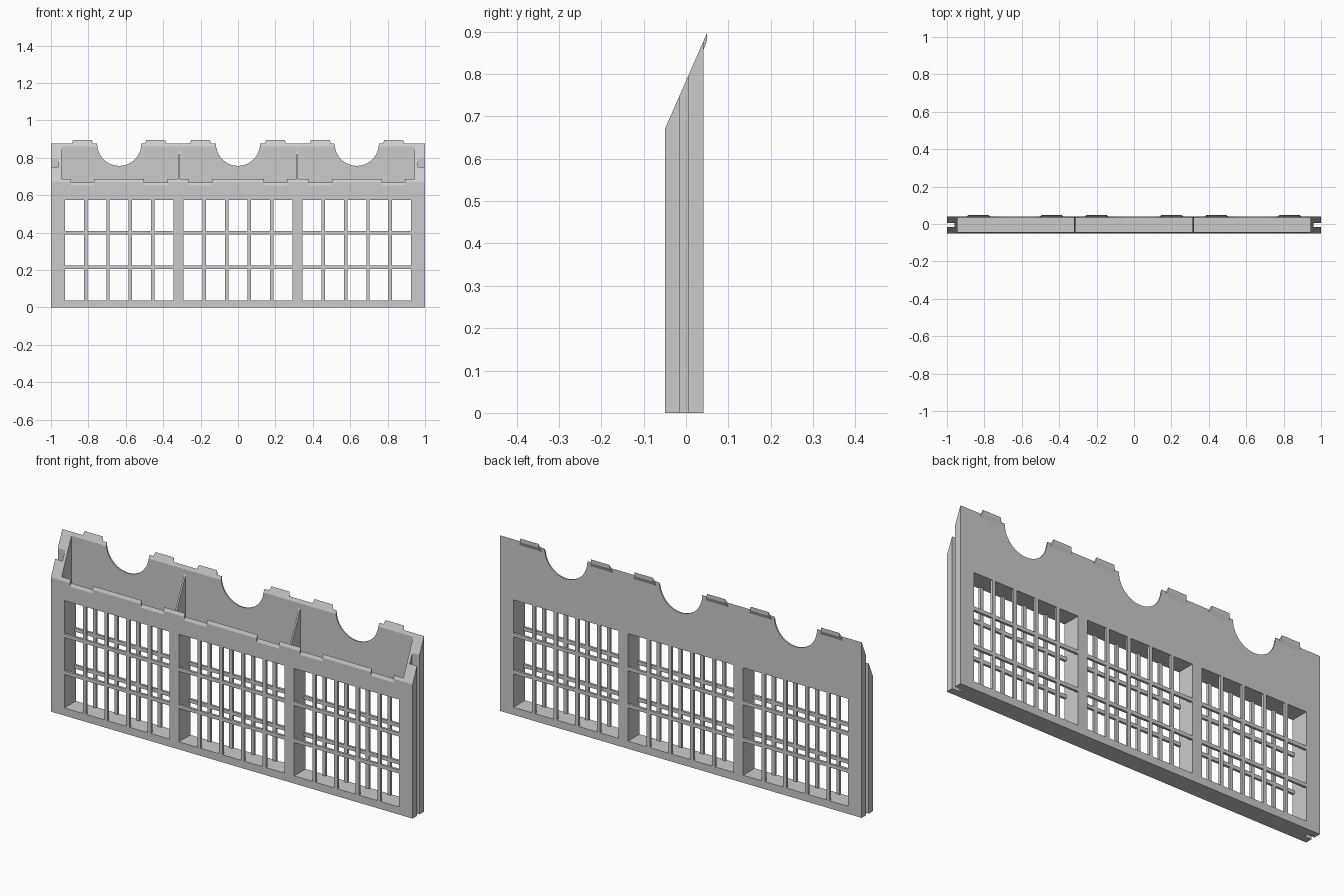
import bpy, bmesh, math
from mathutils import Matrix

if "Cube" in bpy.data.objects:
    bpy.data.objects.remove(bpy.data.objects["Cube"])

FRONT, BACK = -0.05, 0.041
SLOPE = 2.28


def slope_z(y):
    return 0.67 + (y - FRONT) * SLOPE


grey = bpy.data.materials.new("light grey")
grey.diffuse_color = (0.6, 0.6, 0.6, 1)
grey.use_nodes = True
grey.node_tree.nodes["Principled BSDF"].inputs["Base Color"].default_value = grey.diffuse_color


def add_prism(bm, x0, x1, profile):
    """Extrude a (y, z) profile along x."""
    a = [bm.verts.new((x0, y, z)) for y, z in profile]
    b = [bm.verts.new((x1, y, z)) for y, z in profile]
    n = len(a)
    bm.faces.new(a)
    bm.faces.new(b[::-1])
    for i in range(n):
        bm.faces.new((a[i], b[i], b[(i + 1) % n], a[(i + 1) % n]))


def add_box(bm, x0, x1, y0, y1, z0, z1):
    add_prism(bm, x0, x1, [(y0, z0), (y1, z0), (y1, z1), (y0, z1)])


def finish(name, bm):
    bmesh.ops.recalc_face_normals(bm, faces=bm.faces)
    me = bpy.data.meshes.new(name)
    bm.to_mesh(me)
    bm.free()
    me.materials.append(grey)
    ob = bpy.data.objects.new(name, me)
    bpy.context.collection.objects.link(ob)
    return ob


def cut(target, name, bm):
    cutter = finish(name, bm)
    cutter.hide_render = True
    cutter.hide_viewport = False
    mod = target.modifiers.new(name, "BOOLEAN")
    mod.operation = "DIFFERENCE"
    mod.solver = "EXACT"
    mod.object = cutter
    bpy.context.view_layer.objects.active = target
    bpy.ops.object.modifier_apply(modifier=mod.name)
    bpy.data.objects.remove(cutter)


# Panel body with sloping top
bm = bmesh.new()
add_prism(bm, -1, 1, [(FRONT, 0), (BACK, 0), (BACK, slope_z(BACK)), (FRONT, slope_z(FRONT))])
panel = finish("panel", bm)

# Open pocket along the top
bm = bmesh.new()
add_box(bm, -0.945, 0.945, FRONT + 0.007, BACK - 0.007, 0.6, 1.1)
cut(panel, "pocket_cutter", bm)

# Window openings and the connecting grooves in both ends
WINDOWS = [(-0.925, -0.345), (-0.292, 0.292), (0.345, 0.925)]
Z0, Z1 = 0.038, 0.575
bm = bmesh.new()
for x0, x1 in WINDOWS:
    add_box(bm, x0, x1, -0.1, 0.1, Z0, Z1)
for s in (-1, 1):
    add_box(bm, min(s * 0.96, s * 1.1), max(s * 0.96, s * 1.1), -0.015, 0.005, -0.1, 1.1)
cut(panel, "opening_cutter", bm)

# Round scoops in the back wall
bm = bmesh.new()
for x in (-0.635, 0, 0.635):
    m = Matrix.Translation((x, 0.05, 0.875)) @ Matrix.Rotation(math.pi / 2, 4, "X")
    bmesh.ops.create_cone(bm, cap_ends=True, segments=64, radius1=0.118, radius2=0.118,
                          depth=0.08, matrix=m)
cut(panel, "scoop_cutter", bm)

# Notches in the front lip, below the hanging tabs
TABS = [s * c for s in (-1, 1) for c in (0.2, 0.44, 0.832)]
bm = bmesh.new()
for x in TABS:
    add_prism(bm, x - 0.062, x + 0.062,
              [(-0.06, slope_z(-0.06) - 0.018), (-0.035, slope_z(-0.035) - 0.018),
               (-0.035, 0.8), (-0.06, 0.8)])
cut(panel, "notch_cutter", bm)

# Tabs along the back top edge, tapering upward
bm = bmesh.new()
for x in TABS:
    section = [(BACK - 0.007, 0.845, 0.062), (BACK, 0.857, 0.062), (0.049, 0.877, 0.052),
               (0.049, slope_z(0.049), 0.05), (BACK - 0.007, slope_z(BACK - 0.007), 0.062)]
    left = [bm.verts.new((x - w, y, z)) for y, z, w in section]
    right = [bm.verts.new((x + w, y, z)) for y, z, w in section]
    bm.faces.new(left)
    bm.faces.new(right[::-1])
    for i in range(5):
        j = (i + 1) % 5
        bm.faces.new((left[i], right[i], right[j], left[j]))
finish("top_tabs", bm)

# Pocket dividers, set a little below the slope
bm = bmesh.new()
for x in (-0.317, 0.317):
    y0, y1 = FRONT + 0.006, BACK - 0.006
    add_prism(bm, x - 0.004, x + 0.004,
              [(y0, 0.6), (y1, 0.6), (y1, slope_z(y1) - 0.025), (y0, slope_z(y0) - 0.015)])
finish("pocket_dividers", bm)

# Window bars on the front and back faces
BAR, THICK = 0.018, 0.012
for name, y0 in (("front_window_bars", FRONT), ("back_window_bars", BACK - THICK)):
    bm = bmesh.new()
    for x0, x1 in WINDOWS:
        pitch = (x1 - x0 + BAR) / 5
        for i in range(1, 5):
            x = x0 + i * pitch - BAR
            add_box(bm, x, x + BAR, y0, y0 + THICK, Z0, Z1)
        rise = (Z1 - Z0 + BAR) / 3
        for i in range(1, 3):
            z = Z0 + i * rise - BAR
            add_box(bm, x0, x1, y0, y0 + THICK, z, z + BAR)
    finish(name, bm)
